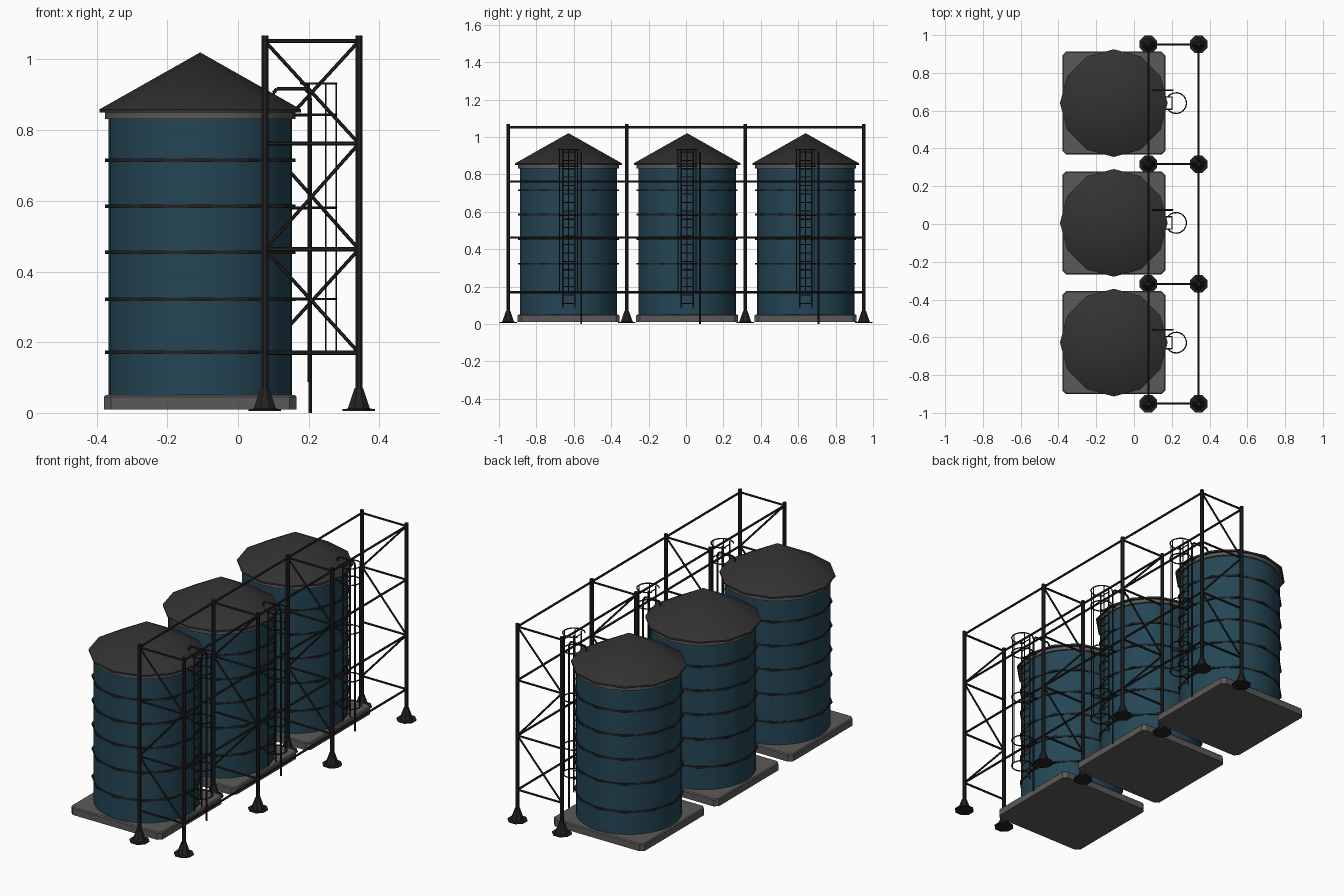
import bpy, bmesh, math
from mathutils import Vector

if "Cube" in bpy.data.objects:
    bpy.data.objects.remove(bpy.data.objects["Cube"])


def material(name, rgb):
    m = bpy.data.materials.new(name)
    m.use_nodes = True
    m.diffuse_color = (*rgb, 1)
    m.node_tree.nodes["Principled BSDF"].inputs["Base Color"].default_value = (*rgb, 1)
    return m


BLUE = material("blue_paint", (0.018, 0.06, 0.09))
ROOF = material("dark_roof", (0.032, 0.032, 0.032))
STEEL = material("black_steel", (0.016, 0.016, 0.016))
CONCRETE = material("grey_concrete", (0.105, 0.102, 0.1))


def finish(bm, name, mat, smooth=None):
    bmesh.ops.recalc_face_normals(bm, faces=bm.faces)
    mesh = bpy.data.meshes.new(name)
    bm.to_mesh(mesh)
    bm.free()
    mesh.materials.append(mat)
    ob = bpy.data.objects.new(name, mesh)
    bpy.context.collection.objects.link(ob)
    if smooth:
        bpy.ops.object.select_all(action="DESELECT")
        ob.select_set(True)
        bpy.context.view_layer.objects.active = ob
        bpy.ops.object.shade_smooth_by_angle(angle=math.radians(smooth))
    return ob


def lathe(bm, profile, sides, cx, cy, turn=0.0):
    """Closed solid of revolution from (radius, z) points; radius 0 makes a tip."""
    rings = []
    for r, z in profile:
        if r == 0:
            rings.append([bm.verts.new((cx, cy, z))] * sides)
        else:
            angles = [turn + math.tau * i / sides for i in range(sides)]
            rings.append([bm.verts.new((cx + r * math.cos(a), cy + r * math.sin(a), z)) for a in angles])
    for low, high in zip(rings, rings[1:]):
        for i in range(sides):
            j = (i + 1) % sides
            bm.faces.new(list(dict.fromkeys((low[i], low[j], high[j], high[i]))))
    for ring in (rings[0], rings[-1]):
        if ring[0] is not ring[1]:
            bm.faces.new(ring)


def bar(bm, a, b, r, sides=6):
    """Straight round bar between two points."""
    a, b = Vector(a), Vector(b)
    turn = (b - a).to_track_quat("Z", "Y").to_matrix().to_4x4()
    turn.translation = (a + b) / 2
    bmesh.ops.create_cone(bm, cap_ends=True, segments=sides, radius1=r, radius2=r,
                          depth=(b - a).length, matrix=turn)


def path(bm, points, r, sides=6):
    for a, b in zip(points, points[1:]):
        bar(bm, a, b, r, sides)


TX, SPACING = -0.107, 0.634


def build_tank(tag, y):
    # Concrete slab with cut corners
    bm = bmesh.new()
    bmesh.ops.create_cube(bm, size=1)
    for v in bm.verts:
        v.co = (TX + v.co.x * 0.545, y + v.co.y * 0.545, 0.03 + v.co.z * 0.04)
    upright = [e for e in bm.edges if abs(e.verts[0].co.z - e.verts[1].co.z) > 0.01]
    bmesh.ops.bevel(bm, geom=upright, offset=0.02, segments=1, affect="EDGES")
    top = [e for e in bm.edges if all(v.co.z > 0.04 for v in e.verts)]
    bmesh.ops.bevel(bm, geom=top, offset=0.005, segments=1, affect="EDGES")
    finish(bm, "slab_" + tag, CONCRETE)

    # Cylindrical wall
    bm = bmesh.new()
    lathe(bm, [(0.26, 0.045), (0.26, 0.84)], 32, TX, y)
    finish(bm, "tank_wall_" + tag, BLUE, 30)

    # Grey collar under the eaves
    bm = bmesh.new()
    lathe(bm, [(0.27, 0.832), (0.27, 0.852)], 24, TX, y)
    finish(bm, "collar_" + tag, CONCRETE, 30)

    # Conical roof with a thin brim
    bm = bmesh.new()
    lathe(bm, [(0.285, 0.85), (0.285, 0.859), (0, 1.02)], 12, TX, y)
    finish(bm, "roof_" + tag, ROOF, 31)

    # Reinforcing hoops
    bm = bmesh.new()
    for z in (0.172, 0.322, 0.455, 0.585, 0.715):
        lathe(bm, [(0.27, z - 0.005), (0.27, z + 0.005)], 12, TX, y)
    finish(bm, "hoops_" + tag, STEEL)

    # Ladder rails, rungs and wall brackets
    lx, half = 0.2, 0.032
    bm = bmesh.new()
    for s in (-1, 1):
        bar(bm, (lx, y + s * half, 0.088), (lx, y + s * half, 0.935), 0.004)
        for z in (0.172, 0.322, 0.58, 0.843):
            bar(bm, (0.13, y + s * half, z), (lx, y + s * half, z), 0.004)
    for i in range(19):
        z = 0.11 + i * 0.045
        bar(bm, (lx, y - half, z), (lx, y + half, z), 0.003)
    finish(bm, "ladder_" + tag, STEEL)

    # Safety cage
    bm = bmesh.new()
    angles = [math.radians(-145 + 290 * i / 14) for i in range(15)]
    ring = [(0.223 + 0.055 * math.cos(a), y + 0.055 * math.sin(a)) for a in angles]
    for z in (0.172, 0.322, 0.58, 0.843, 0.932):
        path(bm, [(px, py, z) for px, py in ring], 0.0035, 5)
    for i in (4, 7, 10):
        bar(bm, (*ring[i], 0.172), (*ring[i], 0.932), 0.0025, 5)
    finish(bm, "ladder_cage_" + tag, STEEL)

    # Bent filling pipe
    bm = bmesh.new()
    py = y + 0.068
    path(bm, [(0.098, py, 0.88), (0.1, py, 0.905), (0.11, py, 0.917), (0.19, py, 0.917),
              (0.202, py, 0.905), (0.205, py, 0.88), (0.205, py, 0)], 0.005, 8)
    finish(bm, "filling_pipe_" + tag, STEEL)


for tag, k in (("front", -1), ("middle", 0), ("back", 1)):
    build_tank(tag, 0.006 + k * SPACING)

# Support gantry
INNER, OUTER = 0.076, 0.342
LEVELS = (0.17, 0.463, 0.762, 1.052)
FRAMES = [SPACING * (k - 1.5) for k in range(4)]

posts, feet, beams, braces = (bmesh.new() for _ in range(4))
for n, y in enumerate(FRAMES):
    for x in (INNER, OUTER):
        lathe(posts, [(0.0105, 0.01), (0.0105, 1.068)], 8, x, y, math.pi / 8)
        lathe(feet, [(0.05, 0.005), (0.05, 0.011), (0.034, 0.012), (0.013, 0.07)], 8, x, y, math.pi / 8)
    for z in LEVELS:
        bar(beams, (INNER, y, z), (OUTER, y, z), 0.006)
    # Zigzag bracing, mirrored on every other frame
    for i, (low, high) in enumerate(zip(LEVELS, LEVELS[1:])):
        a, b = (INNER, OUTER) if (i + n) % 2 else (OUTER, INNER)
        bar(braces, (a, y, low), (b, y, high), 0.005)

# Long beams joining the frames
for z in LEVELS:
    bar(beams, (OUTER, FRAMES[0], z), (OUTER, FRAMES[-1], z), 0.006)
bar(beams, (INNER, FRAMES[0], LEVELS[-1]), (INNER, FRAMES[-1], LEVELS[-1]), 0.006)

finish(posts, "gantry_posts", STEEL)
finish(feet, "gantry_feet", STEEL)
finish(beams, "gantry_beams", STEEL)
finish(braces, "gantry_braces", STEEL)
